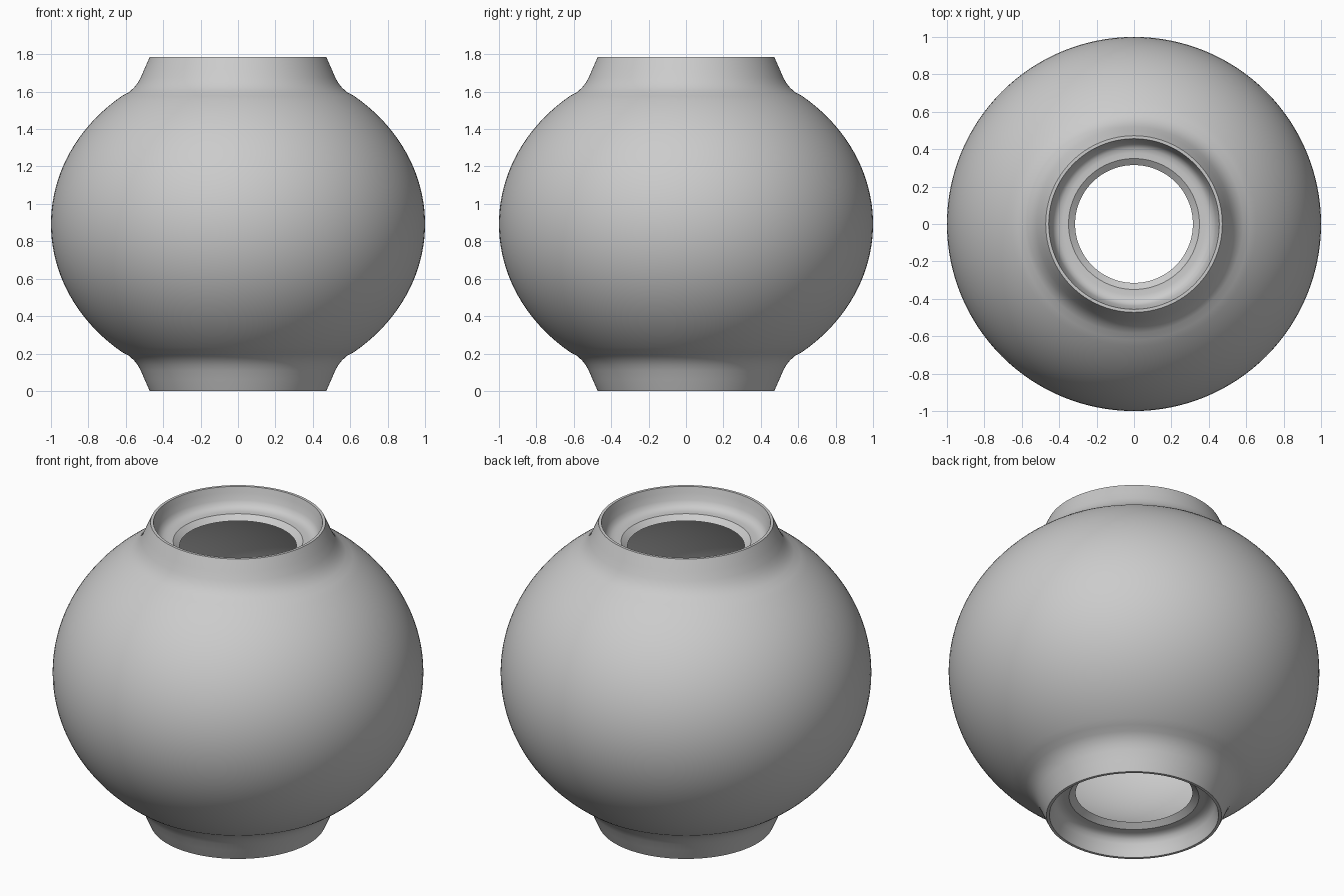
import bpy, bmesh, math

# Remove the default object
if "Cube" in bpy.data.objects:
    bpy.data.objects.remove(bpy.data.objects["Cube"], do_unlink=True)

MID = 0.8925      # height of the equator
STEPS = 20        # rings per half on the curved walls
SEGMENTS = 128


def ellipse(a, b, end_radius):
    """Points (radius, height above equator) from the equator to end_radius."""
    stop = math.acos(end_radius / a)
    return [(a * math.cos(stop * i / STEPS), b * math.sin(stop * i / STEPS))
            for i in range(STEPS + 1)]


def material(name, colour):
    mat = bpy.data.materials.new(name)
    mat.use_nodes = True
    mat.diffuse_color = colour
    mat.node_tree.nodes["Principled BSDF"].inputs["Base Color"].default_value = colour
    return mat


# Upper half of the wall: outer body, flared neck, lip, recessed ledge, hole, cavity
outer = ellipse(1.0, 0.873, 0.62)
neck = [(0.583, 0.705), (0.556, 0.729), (0.537, 0.753), (0.52, 0.783),
        (0.5, 0.83), (0.472, MID)]
recess = [(0.456, MID), (0.448, 0.86), (0.437, 0.82), (0.425, 0.797),
          (0.405, 0.783), (0.38, 0.779), (0.35, 0.779)]
cavity = ellipse(0.93, 0.80, 0.315)[::-1]
half = outer + neck + recess + cavity

# Full closed section: the upper half plus its mirror image
section = half + [(r, -z) for r, z in half[-2:0:-1]]

# Revolve the section around the vertical axis
bm = bmesh.new()
rings = []
for i in range(SEGMENTS):
    a = 2 * math.pi * i / SEGMENTS
    rings.append([bm.verts.new((r * math.cos(a), r * math.sin(a), MID + z))
                  for r, z in section])
count = len(section)
for i in range(SEGMENTS):
    near, far = rings[i], rings[(i + 1) % SEGMENTS]
    for j in range(count):
        k = (j + 1) % count
        bm.faces.new((near[j], far[j], far[k], near[k]))
bmesh.ops.recalc_face_normals(bm, faces=bm.faces)

mesh = bpy.data.meshes.new("hollow_round_body")
bm.to_mesh(mesh)
bm.free()
body = bpy.data.objects.new("hollow_round_body", mesh)
bpy.context.collection.objects.link(body)
mesh.materials.append(material("plain grey", (0.6, 0.6, 0.6, 1)))

# Smooth walls, crisp lip and hole edges
bpy.ops.object.select_all(action='DESELECT')
body.select_set(True)
bpy.context.view_layer.objects.active = body
bpy.ops.object.shade_smooth_by_angle(angle=math.radians(35))
